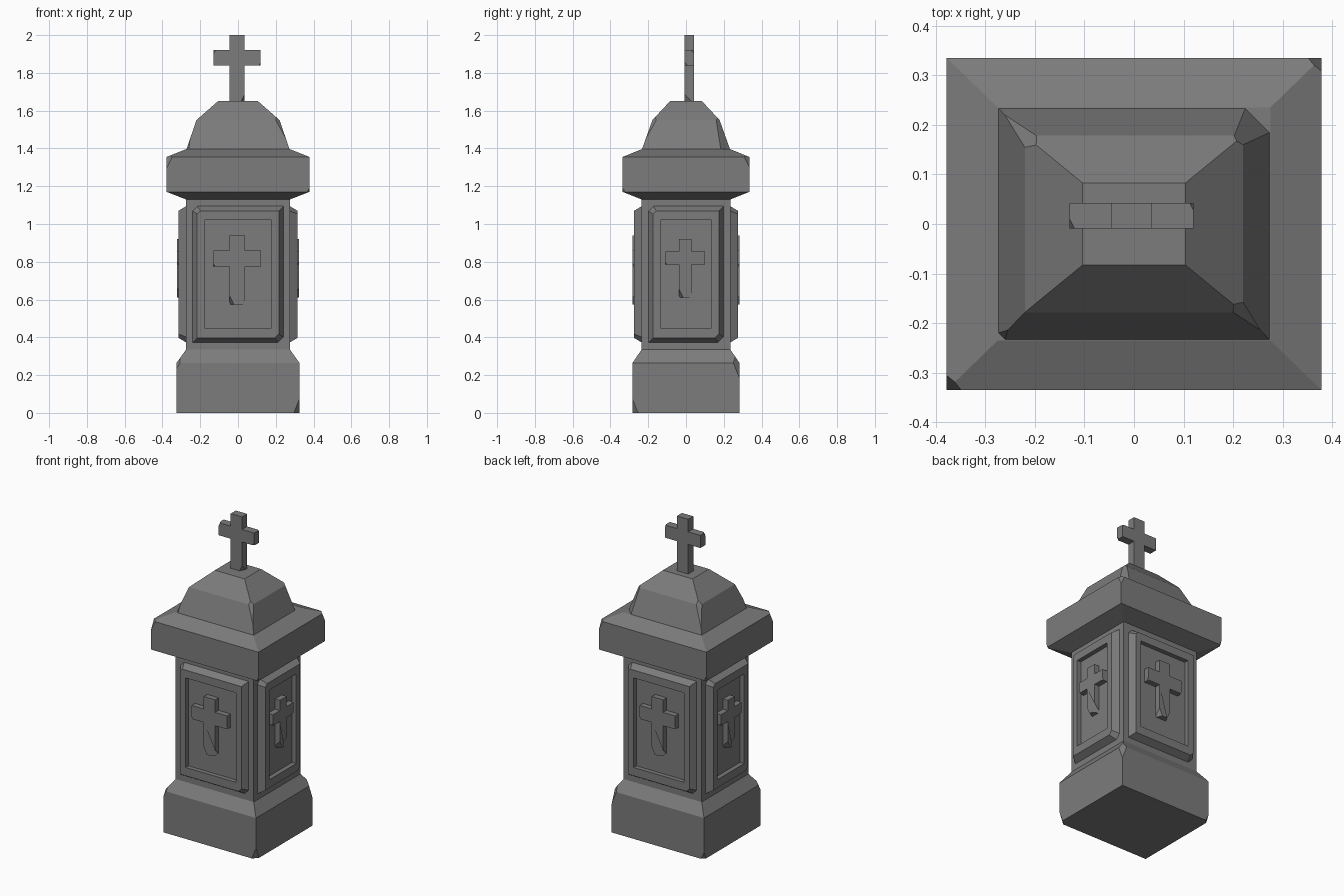
import bpy, bmesh, math
from mathutils import Vector, Matrix

if "Cube" in bpy.data.objects:
    bpy.data.objects.remove(bpy.data.objects["Cube"])

stone = bpy.data.materials.new("grey stone")
stone.diffuse_color = (0.2, 0.2, 0.2, 1)
stone.use_nodes = True
stone.node_tree.nodes["Principled BSDF"].inputs["Base Color"].default_value = stone.diffuse_color


def loft(bm, rings):
    """Bridge rings of equal point count and cap both ends."""
    loops = [[bm.verts.new(p) for p in r] for r in rings]
    n = len(loops[0])
    for a, b in zip(loops, loops[1:]):
        for i in range(n):
            j = (i + 1) % n
            bm.faces.new((a[i], a[j], b[j], b[i]))
    bm.faces.new(loops[0][::-1])
    bm.faces.new(loops[-1])


def chip(bm, point, normal, depth):
    """Break off a corner: cut by a plane just inside the point."""
    n = Vector(normal).normalized()
    bmesh.ops.bisect_plane(bm, geom=bm.verts[:] + bm.edges[:] + bm.faces[:],
                           plane_co=Vector(point) - n * depth, plane_no=n, clear_outer=True)
    bmesh.ops.holes_fill(bm, edges=[e for e in bm.edges if e.is_boundary], sides=0)


def make(name, rings, chips=(), turn=0):
    bm = bmesh.new()
    loft(bm, rings)
    for c in chips:
        chip(bm, *c)
    bmesh.ops.recalc_face_normals(bm, faces=bm.faces[:])
    bm.transform(Matrix.Rotation(turn, 4, 'Z'))
    me = bpy.data.meshes.new(name)
    bm.to_mesh(me)
    bm.free()
    me.materials.append(stone)
    ob = bpy.data.objects.new(name, me)
    bpy.context.collection.objects.link(ob)
    return ob


def rect(x, y, z):
    return [(-x, -y, z), (x, -y, z), (x, y, z), (-x, y, z)]


def panel_rect(w, z0, z1, y):
    return [(-w, y, z0), (w, y, z0), (w, y, z1), (-w, y, z1)]


def cross(cx, arm, half, z0, a0, a1, z1, y0, y1):
    """Front and back outline of a cross."""
    pts = [(-half, z0), (half, z0), (half, a0), (arm, a0), (arm, a1), (half, a1),
           (half, z1), (-half, z1), (-half, a1), (-arm, a1), (-arm, a0), (-half, a0)]
    return [[(cx + x, y, z) for x, z in pts] for y in (y0, y1)]


# plinth with sloped shoulder and worn corners
make("base", [rect(.325, .283, 0), rect(.325, .283, .265), rect(.275, .235, .335)],
     [((.325, -.283, 0), (1, -1, -.4), .02),
      ((.325, .283, .265), (1, 1, .4), .022),
      ((-.325, -.283, .265), (-1, -1, .6), .012),
      ((-.325, .283, 0), (-1, 1, -.5), .015)])

# pillar
make("shaft", [rect(.275, .235, .33), rect(.275, .235, 1.14)])

# overhanging slab
make("cornice", [rect(.275, .235, 1.13), rect(.378, .335, 1.17),
                 rect(.378, .335, 1.355), rect(.275, .235, 1.396)],
     [((.378, .335, 1.355), (1, 1, .5), .018),
      ((-.378, -.335, 1.355), (-1, -1, .5), .02),
      ((-.378, .335, 1.17), (-1, 1, -.5), .01),
      ((.378, -.335, 1.17), (1, -1, -.6), .008)])

# stepped pyramid roof
make("roof", [rect(.275, .235, 1.39), rect(.22, .178, 1.55), rect(.104, .083, 1.652)],
     [((.22, .178, 1.55), (1, 1, .5), .012),
      ((-.22, .178, 1.55), (-1, 1, .9), .014),
      ((.22, -.178, 1.55), (1, -1, .9), .012),
      ((-.275, -.235, 1.39), (-1, -1, .45), .01)])

# finial cross
make("top_cross", cross(-.005, .125, .04, 1.64, 1.84, 1.92, 2.0, -.009, .042),
     [((-.13, -.009, 1.92), (-2, -1, 1), .008),
      ((.12, -.009, 1.84), (2, -1, -1), .007),
      ((.12, .042, 1.92), (2, 1, 1), .006)])

# raised frames and crosses on the four sides: distance, frame half width, cross arm, half bar, bar ends
sides = {
    "front": (0, .235, .24, .125, .04, .575, .94, .775, .86),
    "right": (1, .275, .198, .105, .034, .61, .92, .785, .855),
    "back": (2, .235, .24, .125, .04, .575, .94, .775, .86),
    "left": (3, .275, .198, .105, .034, .61, .92, .785, .855),
}
for side, (k, d, w, arm, half, z0, z1, a0, a1) in sides.items():
    turn = k * math.pi / 2
    make(side + "_panel_frame",
         [panel_rect(w, .373, 1.094, -d + .01), panel_rect(w, .373, 1.094, -d),
          panel_rect(w - .024, .397, 1.07, -d - .04),
          panel_rect(w - .063, .45, 1.02, -d - .04),
          panel_rect(w - .063, .45, 1.02, -d - .012)],
         [((w - .024, -d - .04, .397), (1, -1, -1), .012),
          ((-w + .024, -d - .04, 1.07), (-1, -1, 1), .01)], turn)
    make(side + "_cross",
         cross(-.004, arm, half, z0, a0, a1, z1, -d - .047, -d - .005),
         [((-.004 + arm, -d - .047, a0), (2, -1, -1), .006),
          ((-.004 - arm, -d - .047, a0), (-2, -1, -1), .006)], turn)
